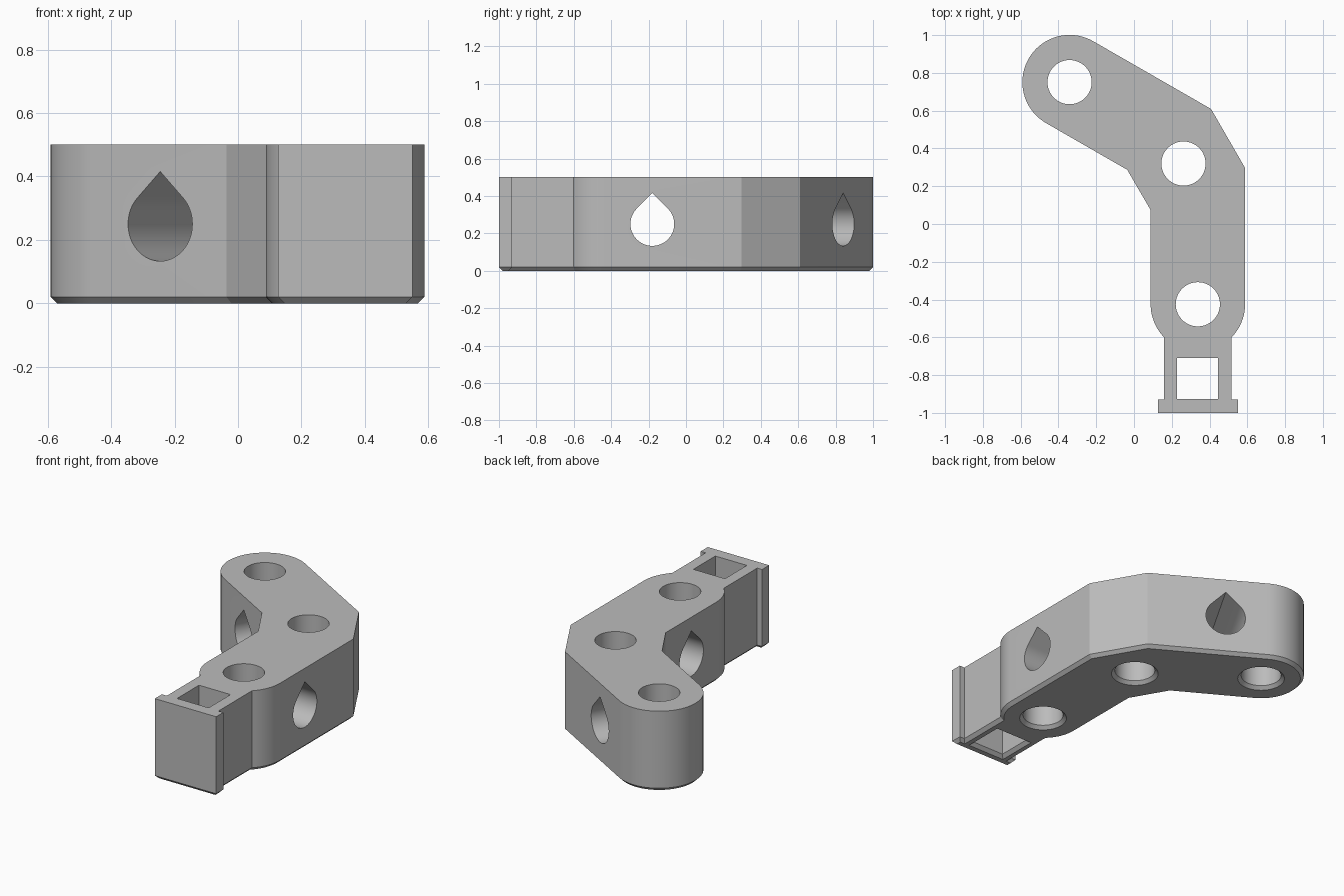
import bpy, bmesh, math
from mathutils import Vector, Matrix

cube = bpy.data.objects.get("Cube")
if cube:
    bpy.data.objects.remove(cube, do_unlink=True)

HEIGHT, CHAMFER, ARM, HOLE = 0.5, 0.02, 0.25, 0.117
FOOT, ELBOW, TIP = (0.338, -0.425), (0.262, 0.32), (-0.341, 0.751)

grey = bpy.data.materials.new("plain grey")
grey.use_nodes = True
grey.diffuse_color = (0.5, 0.5, 0.5, 1)
grey.node_tree.nodes["Principled BSDF"].inputs["Base Color"].default_value = grey.diffuse_color


def arc(centre, radius, start, end, steps):
    """Points on an arc, angles in degrees."""
    angles = [math.radians(start + (end - start) * i / steps) for i in range(steps + 1)]
    return [(centre[0] + radius * math.cos(a), centre[1] + radius * math.sin(a)) for a in angles]


def inset(outline, distance):
    """Move a counter-clockwise outline inward with mitred corners."""
    pts = [Vector(p) for p in outline]
    result = []
    for i, p in enumerate(pts):
        a = (p - pts[i - 1]).normalized()
        b = (pts[(i + 1) % len(pts)] - p).normalized()
        n, m = Vector((-a.y, a.x)), Vector((-b.y, b.x))
        result.append(p + (n + m) * distance / (1 + n.dot(m)))
    return result


def loft(name, layers, matrix=Matrix()):
    """Solid through a stack of (outline, height) layers."""
    bm = bmesh.new()
    rings = [[bm.verts.new((p[0], p[1], z)) for p in outline] for outline, z in layers]
    for low, high in zip(rings, rings[1:]):
        for i in range(len(low)):
            j = (i + 1) % len(low)
            bm.faces.new((low[i], low[j], high[j], high[i]))
    bm.faces.new(rings[0][::-1])
    bm.faces.new(rings[-1])
    bm.transform(matrix)
    bmesh.ops.recalc_face_normals(bm, faces=bm.faces)
    mesh = bpy.data.meshes.new(name)
    bm.to_mesh(mesh)
    bm.free()
    mesh.materials.append(grey)
    obj = bpy.data.objects.new(name, mesh)
    bpy.context.collection.objects.link(obj)
    return obj


def upright_cutter(name, outline):
    """Vertical cutter that flares out at the underside."""
    return loft(name, [(inset(outline, -2 * CHAMFER), -CHAMFER),
                       (outline, CHAMFER), (outline, HEIGHT + 0.1)])


def teardrop_cutter(name, x, y, turn):
    """Horizontal teardrop cutter, pointed upward, along x turned about z."""
    drop = arc((0, 0), HOLE, 135, 405, 48) + [(0, HOLE * math.sqrt(2))]
    to_x = Matrix(((0, 0, 1, 0), (1, 0, 0, 0), (0, 1, 0, 0), (0, 0, 0, 1)))
    place = Matrix.Translation((x, y, HEIGHT / 2)) @ Matrix.Rotation(math.radians(turn), 4, 'Z')
    return loft(name, [(drop, -0.4), (drop, 0.4)], place @ to_x)


# Bent arm outline with neck and end flange
cx = FOOT[0]
neck, flange = 0.178, 0.212
neck_angle = math.degrees(math.acos(neck / ARM))
outline = [(cx - flange, -1), (cx + flange, -1), (cx + flange, -0.93), (cx + neck, -0.93)]
outline += arc(FOOT, ARM, -neck_angle, 0, 10)
outline += [(cx + ARM, 0.297), (0.408, 0.609)]
outline += arc(TIP, ARM, 60, 240, 36)
outline += [(-0.036, 0.287), (cx - ARM, 0.074)]
outline += arc(FOOT, ARM, 180, 180 + neck_angle, 10)
outline += [(cx - neck, -0.93), (cx - flange, -0.93)]
bracket = loft("bent_bracket", [(inset(outline, CHAMFER), 0), (outline, CHAMFER), (outline, HEIGHT)])

# Round holes, square slot and teardrop cross holes
cutters = [upright_cutter("round_hole_cutter", arc(c, HOLE, 0, 354, 59))
           for c in (FOOT, ELBOW, TIP)]
x0, x1, y0, y1 = 0.228, 0.446, -0.926, -0.71
cutters.append(upright_cutter("slot_cutter", [(x0, y0), (x1, y0), (x1, y1), (x0, y1)]))
cutters.append(teardrop_cutter("foot_cross_cutter", cx, -0.18, 0))
cutters.append(teardrop_cutter("arm_cross_cutter", -0.12, 0.625, 60))

bpy.ops.object.select_all(action='DESELECT')
bpy.context.view_layer.objects.active = bracket
bracket.select_set(True)
for cutter in cutters:
    cutter.hide_render = True
    mod = bracket.modifiers.new(cutter.name, 'BOOLEAN')
    mod.operation, mod.solver, mod.object = 'DIFFERENCE', 'EXACT', cutter
    bpy.ops.object.modifier_apply(modifier=mod.name)
    bpy.data.objects.remove(cutter, do_unlink=True)

bpy.ops.object.shade_smooth_by_angle(angle=math.radians(20))
